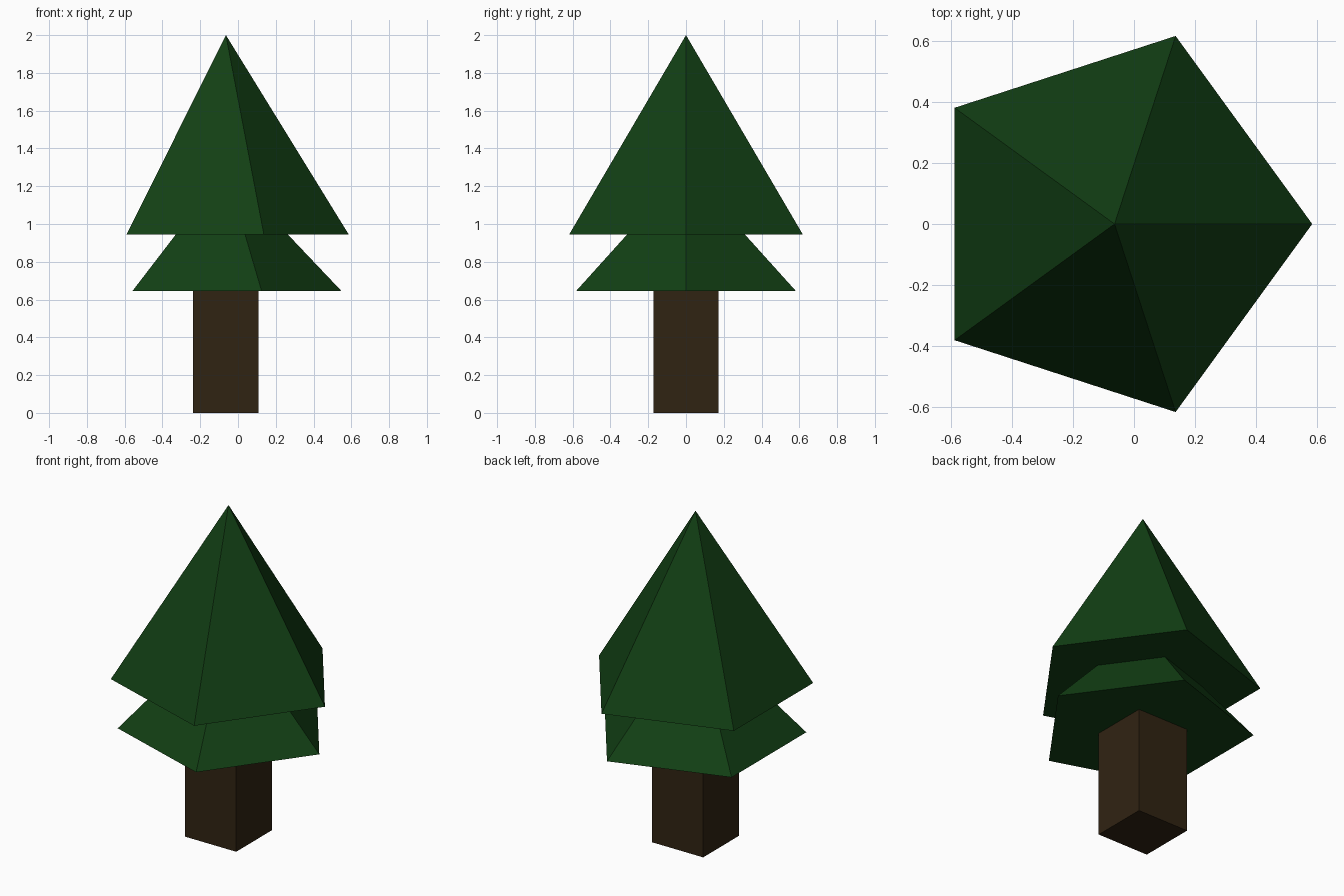
import bpy

if "Cube" in bpy.data.objects:
    bpy.data.objects.remove(bpy.data.objects["Cube"])

CX = -0.064  # tree axis


def material(name, rgb):
    mat = bpy.data.materials.new(name)
    mat.diffuse_color = (*rgb, 1.0)
    mat.use_nodes = True
    mat.node_tree.nodes["Principled BSDF"].inputs["Base Color"].default_value = mat.diffuse_color
    return mat


green = material("foliage_green", (0.006, 0.05, 0.007))
brown = material("bark_brown", (0.03, 0.017, 0.006))


def foliage(name, radius, z0, z1):
    """Five-sided pyramid with one corner pointing to +x."""
    bpy.ops.mesh.primitive_cone_add(vertices=5, radius1=radius, radius2=0,
                                    depth=z1 - z0)
    ob = bpy.context.object
    ob.name = name
    # Cone corners start at +y, so turn the mesh a quarter to face +x
    ob.rotation_euler.z = -1.5707963
    ob.location = (CX, 0, (z0 + z1) / 2)
    ob.data.materials.append(green)


# Square trunk
bpy.ops.mesh.primitive_cube_add(size=1, location=(CX, 0, 0.325))
trunk = bpy.context.object
trunk.name = "trunk"
trunk.scale = (0.346, 0.346, 0.65)
trunk.data.materials.append(brown)

# Two tiers of foliage
foliage("lower_foliage", 0.612, 0.645, 1.29)
foliage("upper_foliage", 0.65, 0.945, 2.0)
